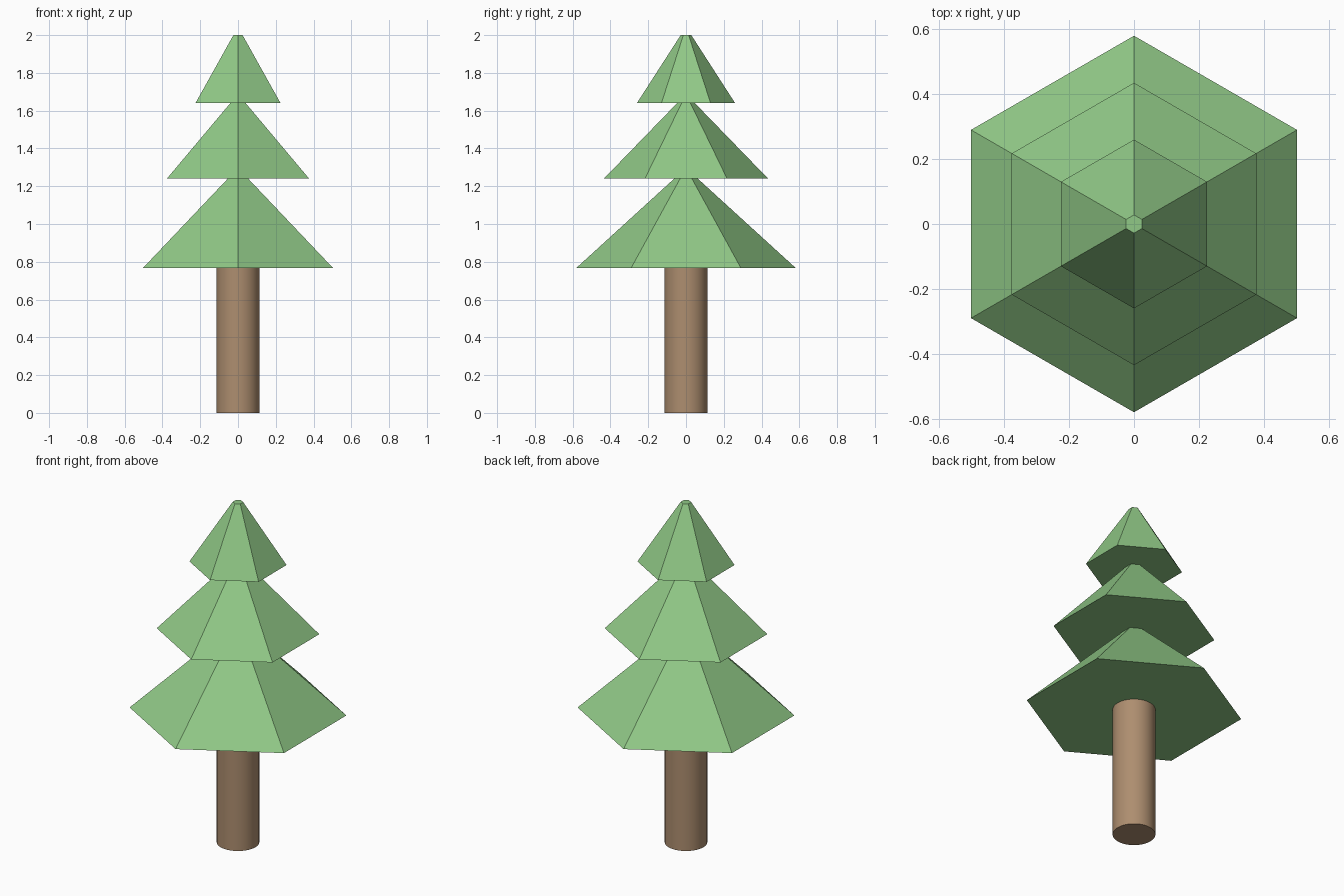
import bpy
import math

if "Cube" in bpy.data.objects:
    bpy.data.objects.remove(bpy.data.objects["Cube"])


def material(name, color):
    mat = bpy.data.materials.new(name)
    mat.diffuse_color = (*color, 1.0)
    mat.use_nodes = True
    mat.node_tree.nodes["Principled BSDF"].inputs["Base Color"].default_value = mat.diffuse_color
    return mat


def tapered(name, sides, r_bottom, r_top, z0, z1, mat):
    bpy.ops.mesh.primitive_cone_add(vertices=sides, radius1=r_bottom, radius2=r_top,
                                    depth=z1 - z0, location=(0, 0, (z0 + z1) / 2))
    obj = bpy.context.object
    obj.name = name
    obj.data.materials.append(mat)
    return obj


bark = material("bark", (0.42, 0.27, 0.16))
needles = material("needles", (0.28, 0.58, 0.24))

# Round, smooth trunk
tapered("trunk", 32, 0.114, 0.114, 0.0, 0.768, bark)
bpy.ops.object.shade_smooth_by_angle(angle=math.radians(30))

# Three stacked six-sided foliage tiers with flat faces
tiers = [
    ("lower_foliage", 0.58, 0.768, 1.24),
    ("middle_foliage", 0.435, 1.24, 1.64),
    ("upper_foliage", 0.26, 1.64, 2.0),
]
for name, radius, z0, z1 in tiers:
    tapered(name, 6, radius, radius * 0.108, z0, z1, needles)
